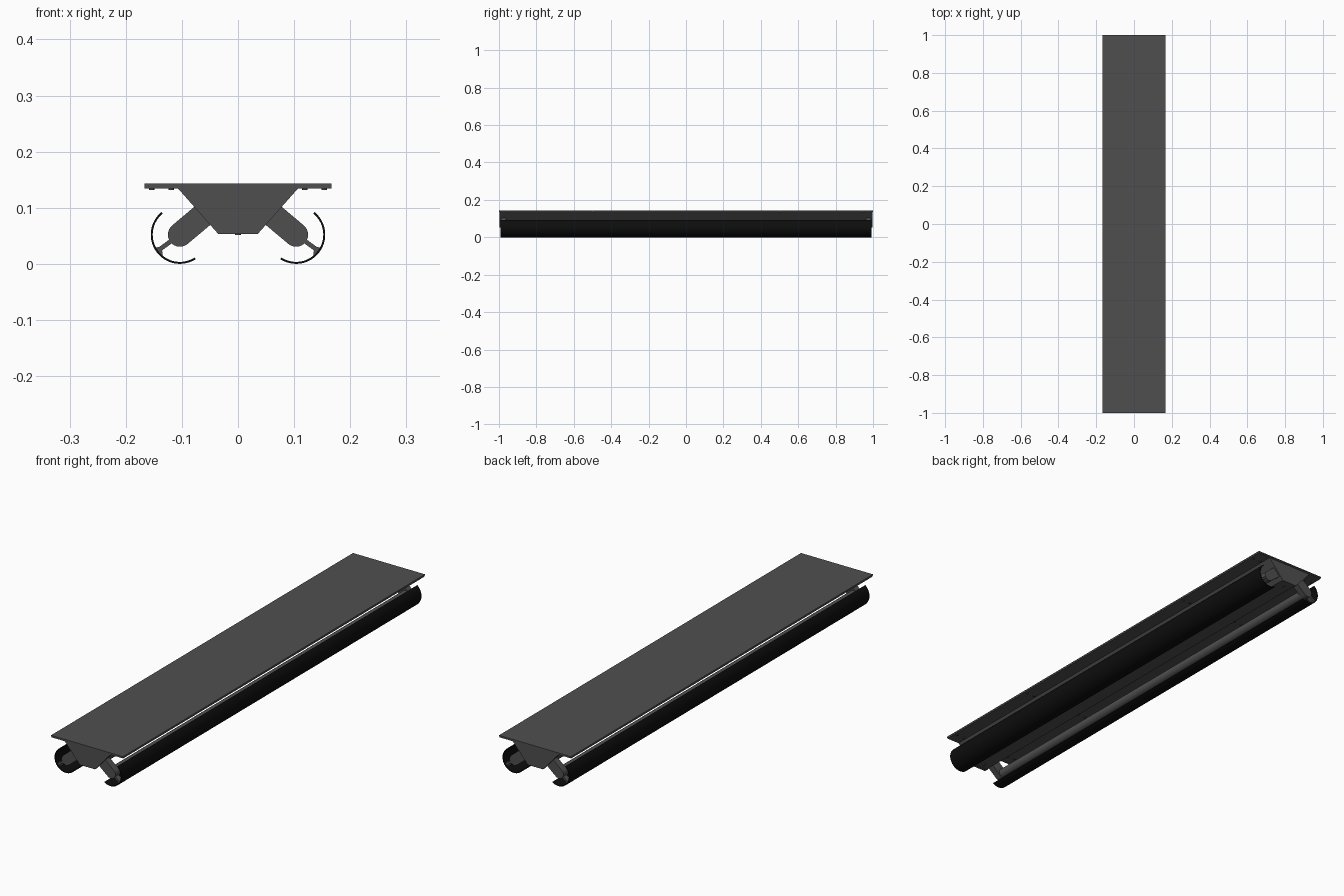
import bpy, bmesh, math
from mathutils import Vector

if "Cube" in bpy.data.objects:
    bpy.data.objects.remove(bpy.data.objects["Cube"])

CX, CZ = 0.1035, 0.052          # lamp axis (right side)
R_TUBE, R_OUT, R_IN = 0.021, 0.052, 0.0485


def material(name, v):
    m = bpy.data.materials.new(name)
    m.diffuse_color = (v, v, v, 1)
    m.use_nodes = True
    m.node_tree.nodes["Principled BSDF"].inputs["Base Color"].default_value = m.diffuse_color
    return m


BODY = material("dark_grey", 0.078)
BLACK = material("black", 0.004)


def extrude(name, pts, y0, y1, mirror=(False, False), smooth=False, mat=BODY):
    """Extrude an (x, z) outline along y, optionally mirrored in x / y."""
    bm = bmesh.new()
    face = bm.faces.new([bm.verts.new((x, y0, z)) for x, z in pts])
    ext = bmesh.ops.extrude_face_region(bm, geom=[face])
    verts = [g for g in ext["geom"] if isinstance(g, bmesh.types.BMVert)]
    bmesh.ops.translate(bm, vec=(0, y1 - y0, 0), verts=verts)
    bmesh.ops.recalc_face_normals(bm, faces=bm.faces)
    return finish(name, bm, mirror, smooth, mat)


def finish(name, bm, mirror=(False, False), smooth=False, mat=BODY):
    me = bpy.data.meshes.new(name)
    bm.to_mesh(me)
    bm.free()
    me.materials.append(mat)
    ob = bpy.data.objects.new(name, me)
    bpy.context.collection.objects.link(ob)
    if any(mirror):
        m = ob.modifiers.new("mirror", "MIRROR")
        m.use_axis = (mirror[0], mirror[1], False)
        m.use_mirror_merge = False
    if smooth:
        bpy.ops.object.select_all(action="DESELECT")
        ob.select_set(True)
        bpy.context.view_layer.objects.active = ob
        bpy.ops.object.shade_smooth_by_angle(angle=math.radians(35))
    return ob


def arc(r, a0, a1, n):
    return [(CX + r * math.cos(math.radians(a0 + (a1 - a0) * i / n)),
             CZ + r * math.sin(math.radians(a0 + (a1 - a0) * i / n)))
            for i in range(n + 1)]


def polar(r, side, deg):
    """Point at distance r along deg from the lamp axis, shifted sideways."""
    a = math.radians(deg)
    return (CX + r * math.cos(a) - side * math.sin(a),
            CZ + r * math.sin(a) + side * math.cos(a))


# Mounting plate: two thin layers
for name, w, z0, z1, y in (("mounting_plate_lower", 0.1665, 0.1345, 0.139, 0.9985),
                           ("mounting_plate_upper", 0.167, 0.139, 0.143, 1)):
    extrude(name, [(-w, z0), (w, z0), (w, z1), (-w, z1)], -y, y)

# Tapered housing and its end caps
extrude("housing", [(-0.107, 0.1345), (-0.034, 0.056), (0.034, 0.056), (0.107, 0.1345)],
        -0.985, 0.985)
extrude("housing_end_cap", [(-0.108, 0.1345), (-0.104, 0.131), (-0.035, 0.053),
                            (0.035, 0.053), (0.104, 0.131), (0.108, 0.1345)],
        -0.9965, -0.984, (False, True))

# Curved reflectors
extrude("reflector", arc(R_OUT, -123, 51, 32) + arc(R_IN, 51, -123, 32),
        -0.993, 0.993, (True, False), True, BLACK)

# Lamp tubes
extrude("lamp_tube", arc(R_TUBE - 0.0005, 0, 345, 23), -0.97, 0.97, (True, False), True)

# Lamp holders: arm with a rounded end
ARM = 140
extrude("lamp_holder", arc(R_TUBE + 0.0005, ARM + 90, ARM + 270, 16)
        + [polar(0.075, -0.0215, ARM), polar(0.075, 0.0215, ARM)],
        -0.99, -0.962, (True, True), True)

# Clips joining the holders to the reflectors, flared at the reflector
D = -36
extrude("reflector_clip", [polar(0.018, -0.004, D), polar(0.042, -0.004, D),
                           polar(0.047, -0.012, D), polar(0.050, -0.012, D),
                           polar(0.050, 0.006, D), polar(0.047, 0.006, D),
                           polar(0.042, 0.004, D), polar(0.018, 0.004, D)],
        -0.988, -0.966, (True, True))


# Screw heads under the plate and housing
def screws(name, spots, mirror_x):
    bm = bmesh.new()
    for x, y, z in spots:
        new = bmesh.ops.create_cone(bm, cap_ends=True, segments=12, radius1=0.005,
                                    radius2=0.005, depth=0.006)
        bmesh.ops.translate(bm, vec=Vector((x, y, z)), verts=new["verts"])
    finish(name, bm, (mirror_x, True), True)


screws("plate_screw", [(x, -y, 0.1342) for x in (0.119, 0.154) for y in (0.95, 0.5)], True)
screws("housing_screw", [(0, -0.96, 0.0545)], False)
